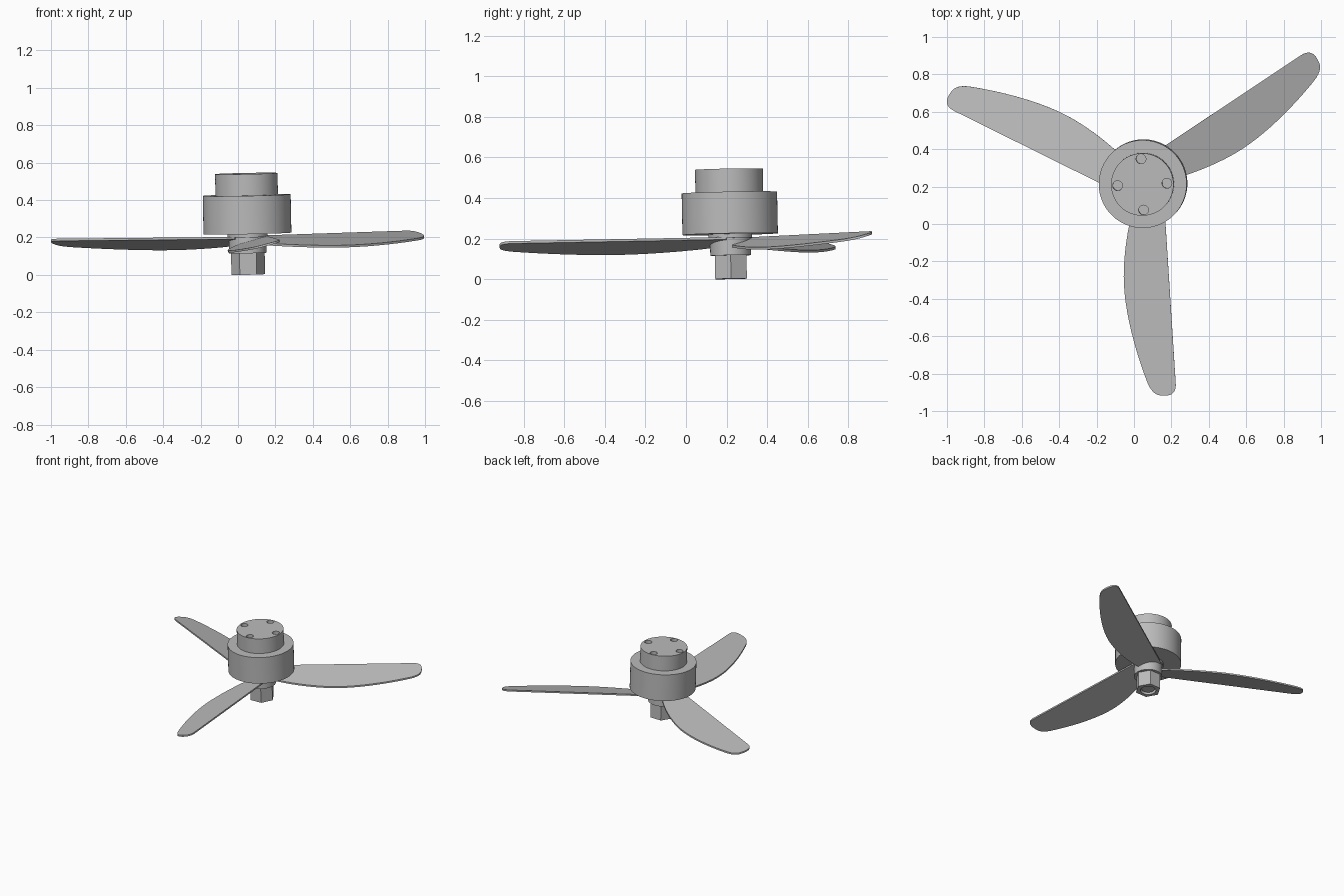
import bpy, bmesh, math
from mathutils import Matrix, Vector
from mathutils.geometry import interpolate_bezier

if "Cube" in bpy.data.objects:
    bpy.data.objects.remove(bpy.data.objects["Cube"], do_unlink=True)

grey = bpy.data.materials.new("plain grey")
grey.use_nodes = True
colour = (0.5, 0.5, 0.5, 1)
grey.diffuse_color = colour
grey.node_tree.nodes["Principled BSDF"].inputs["Base Color"].default_value = colour

# The whole assembly leans very slightly around its off-centre axis
FRAME = (Matrix.Translation((0.055, 0.222, 0.002))
         @ Matrix.Rotation(0.02, 4, 'X') @ Matrix.Rotation(-0.02, 4, 'Y'))


def add_object(name, bm):
    bmesh.ops.recalc_face_normals(bm, faces=bm.faces)
    mesh = bpy.data.meshes.new(name)
    bm.to_mesh(mesh)
    bm.free()
    mesh.materials.append(grey)
    obj = bpy.data.objects.new(name, mesh)
    bpy.context.collection.objects.link(obj)
    obj.matrix_world = FRAME
    return obj


def cylinder(name, radius, z0, z1, sides=64, x=0, y=0):
    bm = bmesh.new()
    bmesh.ops.create_cone(bm, cap_ends=True, segments=sides, radius1=radius,
                          radius2=radius, depth=z1 - z0,
                          matrix=Matrix.Translation((x, y, (z0 + z1) / 2)))
    return add_object(name, bm)


def select_only(obj):
    bpy.ops.object.select_all(action='DESELECT')
    obj.select_set(True)
    bpy.context.view_layer.objects.active = obj


def cut(target, cutter):
    cutter.hide_render = True
    mod = target.modifiers.new("hole", 'BOOLEAN')
    mod.operation = 'DIFFERENCE'
    mod.solver = 'EXACT'
    mod.object = cutter
    select_only(target)
    bpy.ops.object.modifier_apply(modifier=mod.name)
    bpy.data.objects.remove(cutter, do_unlink=True)


# Motor: wide bell, narrower mount with four screw holes
bell = cylinder("motor_bell", 0.235, 0.22, 0.425, 96)
mount = cylinder("motor_mount", 0.167, 0.42, 0.54, 96)
for x, y in ((0.132, 0), (-0.132, 0), (0, 0.137), (0, -0.137)):
    a = 0.05
    cut(mount, cylinder("screw_hole", 0.026, 0.48, 0.6, 32,
                        x * math.cos(a) - y * math.sin(a),
                        x * math.sin(a) + y * math.cos(a)))

# Propeller hub, spacer, hexagonal nut and shaft
hub = cylinder("propeller_hub", 0.1, 0.115, 0.205)
spacer = cylinder("spacer", 0.108, 0.2, 0.225)
nut = cylinder("lock_nut", 0.09, 0, 0.118, 6)
nut.data.transform(Matrix.Rotation(math.radians(90), 4, 'Z')
                   if abs(nut.data.vertices[0].co.x) < 0.01 else Matrix())
cut(nut, cylinder("nut_bore", 0.055, -0.1, 0.116, 48))
shaft = cylinder("shaft", 0.046, 0.012, 0.2, 48)

# Blade outline: curved edge, rounded tip, straight edge
SEGMENTS = (
    ((-0.045, -0.1), (-0.085, -0.22), (-0.107, -0.38), (-0.107, -0.5)),
    ((-0.107, -0.5), (-0.107, -0.68), (-0.045, -0.9), (0.02, -1.067)),
    ((0.02, -1.067), (0.035, -1.1), (0.055, -1.136), (0.1, -1.136)),
    ((0.1, -1.136), (0.15, -1.14), (0.175, -1.12), (0.172, -1.07)),
)


def blade(name, angle):
    outline = [Vector((-0.01, 0, 0))]
    for seg in SEGMENTS:
        points = interpolate_bezier(*[Vector((*p, 0)) for p in seg], 13)
        outline += points[:-1]
    outline += [Vector((0.172, -1.07, 0)), Vector((0.105, -0.02, 0))]
    bm = bmesh.new()
    verts = []
    for p in outline:
        # Pitch: the curved edge hangs lower than the straight one
        edge = 0.105 - 0.064 * (p.y + 0.02)
        verts.append(bm.verts.new((p.x, p.y, 0.192 - 0.25 * (edge - p.x))))
    face = bm.faces.new(verts)
    result = bmesh.ops.extrude_face_region(bm, geom=[face])
    top = [v for v in result["geom"] if isinstance(v, bmesh.types.BMVert)]
    bmesh.ops.translate(bm, verts=top, vec=(0, 0, 0.012))
    bm.transform(Matrix.Rotation(angle, 4, 'Z'))
    return add_object(name, bm)


blades = [blade(n, math.radians(120 * i)) for i, n in
          enumerate(("front_blade", "left_blade", "right_blade"))]

for obj in [bell, mount, hub, spacer, nut, shaft] + blades:
    select_only(obj)
    bpy.ops.object.shade_smooth_by_angle(angle=math.radians(30))
